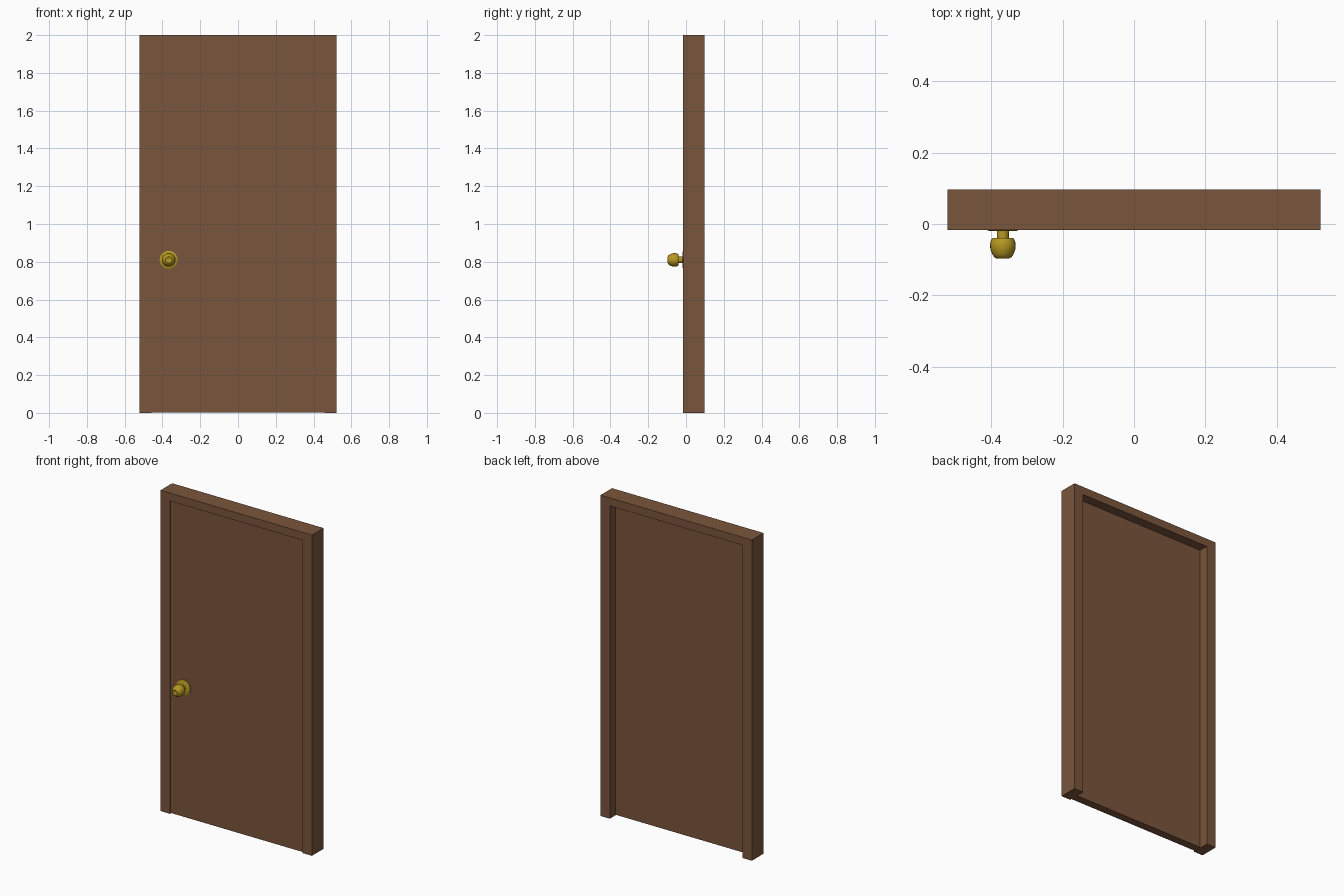
import bpy, bmesh
from math import radians
from mathutils import Matrix, Vector

if "Cube" in bpy.data.objects:
    bpy.data.objects.remove(bpy.data.objects["Cube"])


def material(name, rgb):
    m = bpy.data.materials.new(name)
    m.diffuse_color = (*rgb, 1)
    m.use_nodes = True
    m.node_tree.nodes["Principled BSDF"].inputs["Base Color"].default_value = m.diffuse_color
    return m


WOOD = material("brown_wood", (0.195, 0.092, 0.045))
BRASS = material("brass", (0.46, 0.31, 0.015))


def finish(bm, name, mat, smooth=None):
    bmesh.ops.recalc_face_normals(bm, faces=bm.faces)
    mesh = bpy.data.meshes.new(name)
    bm.to_mesh(mesh)
    bm.free()
    mesh.materials.append(mat)
    ob = bpy.data.objects.new(name, mesh)
    bpy.context.collection.objects.link(ob)
    if smooth:
        bpy.ops.object.select_all(action='DESELECT')
        ob.select_set(True)
        bpy.context.view_layer.objects.active = ob
        bpy.ops.object.shade_smooth_by_angle(angle=radians(smooth))
    return ob


def prism(name, outline, y0, y1, mat):
    """Extrude an (x, z) outline from y0 to y1."""
    bm = bmesh.new()
    face = bm.faces.new([bm.verts.new((x, y0, z)) for x, z in outline])
    ext = bmesh.ops.extrude_face_region(bm, geom=[face])["geom"]
    verts = [v for v in ext if isinstance(v, bmesh.types.BMVert)]
    bmesh.ops.translate(bm, vec=(0, y1 - y0, 0), verts=verts)
    return finish(bm, name, mat)


def lathe(name, profile, x, z, mat, steps=24):
    """Spin an (radius, y) profile around an axis along y."""
    bm = bmesh.new()
    vs = [bm.verts.new((x + r, y, z)) for r, y in profile]
    edges = [bm.edges.new(p) for p in zip(vs, vs[1:])]
    bmesh.ops.spin(bm, geom=vs + edges, cent=(x, 0, z), axis=(0, 1, 0),
                   angle=radians(360), steps=steps)
    bmesh.ops.remove_doubles(bm, verts=bm.verts, dist=1e-5)
    return finish(bm, name, mat, 35)


# Frame: two jambs and a header, open at the bottom
W, H, IW, IH = 0.522, 2.0, 0.458, 1.95
prism("door_frame", [(-W, 0), (-W, H), (W, H), (W, 0),
                     (IW, 0), (IW, IH), (-IW, IH), (-IW, 0)],
      -0.017, 0.097, WOOD)

# Door leaf, set just behind the frame's front and deep from its back
D = IW - 0.001
prism("door_leaf", [(-D, 0.003), (-D, IH - 0.001), (D, IH - 0.001), (D, 0.003)],
      -0.010, 0.040, WOOD)

# Round backplate, stem and knob
KX, KZ = -0.367, 0.81
lathe("knob_backplate", [(0, -0.009), (0.048, -0.009), (0.048, -0.015),
                         (0.040, -0.019), (0, -0.019)], KX, KZ, BRASS)
lathe("knob_stem", [(0, -0.012), (0.017, -0.012), (0.017, -0.042), (0, -0.042)],
      KX, KZ, BRASS)
lathe("knob", [(0, -0.039), (0.029, -0.039), (0.034, -0.047), (0.036, -0.058),
               (0.035, -0.071), (0.030, -0.084), (0.024, -0.093), (0.017, -0.097),
               (0.012, -0.094), (0, -0.094)], KX, KZ, BRASS)
